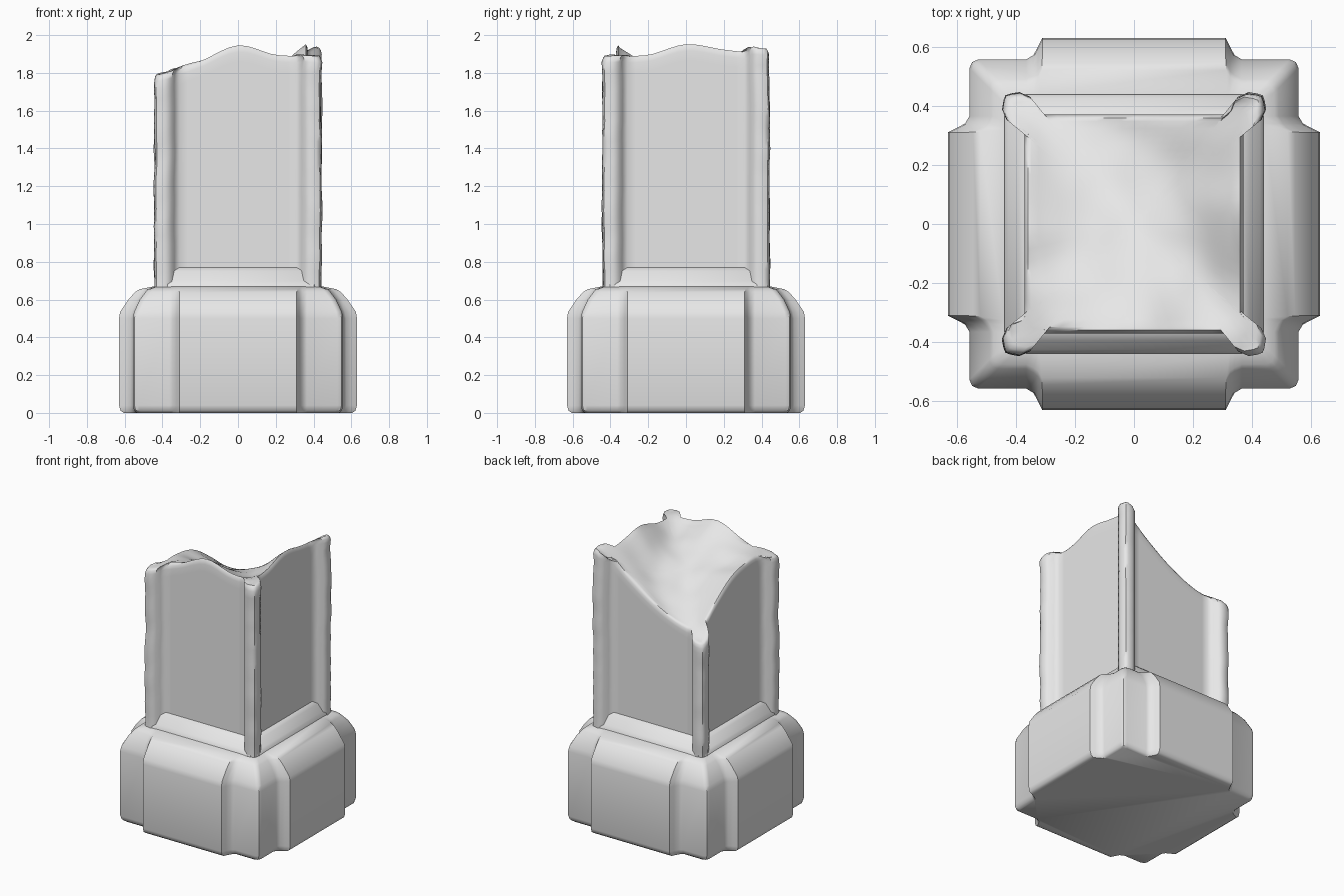
import bpy
import math
from mathutils import Vector, noise

if "Cube" in bpy.data.objects:
    bpy.data.objects.remove(bpy.data.objects["Cube"], do_unlink=True)

stone = bpy.data.materials.new("pale grey stone")
stone.use_nodes = True
stone.diffuse_color = (0.8, 0.8, 0.8, 1)
stone.node_tree.nodes["Principled BSDF"].inputs["Base Color"].default_value = (0.8, 0.8, 0.8, 1)


def four_sides(side):
    """Repeat the outline of the front side around the square."""
    ring = []
    for x, y in side:
        ring.append((x, y))
    for _ in range(3):
        side = [(-y, x) for x, y in side]
        ring += side
    return ring


def loft(name, rings, angle):
    """Skin a stack of equal closed rings and cap both ends."""
    n = len(rings[0])
    verts = [p for ring in rings for p in ring]
    faces = [tuple(range(n))[::-1], tuple(range(len(verts) - n, len(verts)))]
    for r in range(len(rings) - 1):
        for i in range(n):
            j = (i + 1) % n
            faces.append((r * n + i, r * n + j, r * n + n + j, r * n + n + i))
    mesh = bpy.data.meshes.new(name)
    mesh.from_pydata(verts, [], faces)
    mesh.materials.append(stone)
    obj = bpy.data.objects.new(name, mesh)
    bpy.context.collection.objects.link(obj)
    bpy.ops.object.select_all(action="DESELECT")
    obj.select_set(True)
    bpy.context.view_layer.objects.active = obj
    bpy.ops.object.shade_smooth_by_angle(angle=math.radians(angle))
    return obj


# Heavy base: square block with a raised slab on every side
def base_ring(z, slab, block):
    r = 0.03
    step = min(r, (slab - block) / 2)
    half = [(0.32 - step / 3, -slab), (0.325, -slab + step), (0.34, -block - step / 2),
            (0.365, -block), (block - r, -block)]
    corner = [(block - r * 0.3, -block + r * 0.3)]
    side = [(-x, y) for x, y in reversed(half)] + half + corner
    return [(x, y, z) for x, y in four_sides(side)]


levels = [(0, 0.605, 0.535), (0.012, 0.622, 0.55), (0.04, 0.63, 0.557), (0.5, 0.63, 0.557),
          (0.535, 0.624, 0.55), (0.6, 0.58, 0.52), (0.64, 0.545, 0.49), (0.655, 0.52, 0.475),
          (0.67, 0.445, 0.43)]
loft("base_block", [base_ring(*level) for level in levels], 40)


# Sloped skirting between the base and the shaft
def skirting_ring(z, half):
    cut = half - 0.035
    return [(x, y, z) for x, y in four_sides([(-cut, -half), (cut, -half)])]


loft("skirting", [skirting_ring(z, h) for z, h in
                  [(0.6, 0.44), (0.68, 0.438), (0.7, 0.425), (0.75, 0.395), (0.775, 0.365)]], 40)

# Heights of the broken top, front row first, each row from right to left of the model
BREAK = [(1.79, 1.87, 1.97, 1.91, 1.89),
         (1.82, 1.81, 1.83, 1.83, 1.91),
         (1.79, 1.73, 1.73, 1.82, 1.98),
         (1.66, 1.61, 1.66, 1.79, 1.95),
         (1.48, 1.53, 1.63, 1.77, 1.93)]


def spline(values, u):
    """Smooth curve through evenly spaced values, u from 0 to 1."""
    last = len(values) - 1
    u = max(0, min(u, 1)) * last
    i = min(int(u), last - 1)
    t = u - i
    b, c = values[i], values[i + 1]
    a, d = values[max(i - 1, 0)], values[min(i + 2, last)]
    return b + t / 2 * (c - a + t * (2 * a - 5 * b + 4 * c - d + t * (3 * (b - c) + d - a)))


def break_height(x, y):
    u, v = x / 0.84 + 0.5, y / 0.84 + 0.5
    return spline([spline(row, u) for row in BREAK], v)


# Shaft outline: recessed panel, then half a rounded corner post mirrored on the diagonal
panel = [(-0.31 + 0.62 * i / 14, -0.37) for i in range(15)]
post_half = [(0.337, -0.392), (0.35, -0.428), (0.385, -0.443), (0.415, -0.438)]
post = post_half + [(0.432, -0.432)] + [(-y, -x) for x, y in reversed(post_half)]
outline = four_sides(panel + post)


def worn(x, y, z):
    """Chip the corner posts a little; panels stay flat."""
    if min(abs(x), abs(y)) < 0.32:
        return (x, y, z)
    k = 1 + 0.014 * noise.noise(Vector((x * 4, y * 4, z * 9)))
    return (x * k, y * k, z)


rings = []
STEPS = 24
for s in range(STEPS + 1):
    t = s / STEPS
    rings.append([worn(x, y, 0.6 + t * (break_height(x, y) - 0.035 - 0.6)) for x, y in outline])

# Rounded rim, then the rough broken surface closing towards the middle
for scale, drop in [(0.99, 0.012), (0.97, 0.0)]:
    rings.append([(x * scale, y * scale, break_height(x, y) - drop) for x, y in outline])
RINGS = 14
for k in range(RINGS):
    scale = 0.93 * (1 - k / RINGS) + 0.01
    ring = []
    for x, y in outline:
        px, py = x * scale, y * scale
        rough = 0.018 * noise.noise(Vector((px * 7, py * 7, 2.5)))
        ring.append((px, py, break_height(px, py) + rough))
    rings.append(ring)
loft("broken_shaft", rings, 50)
